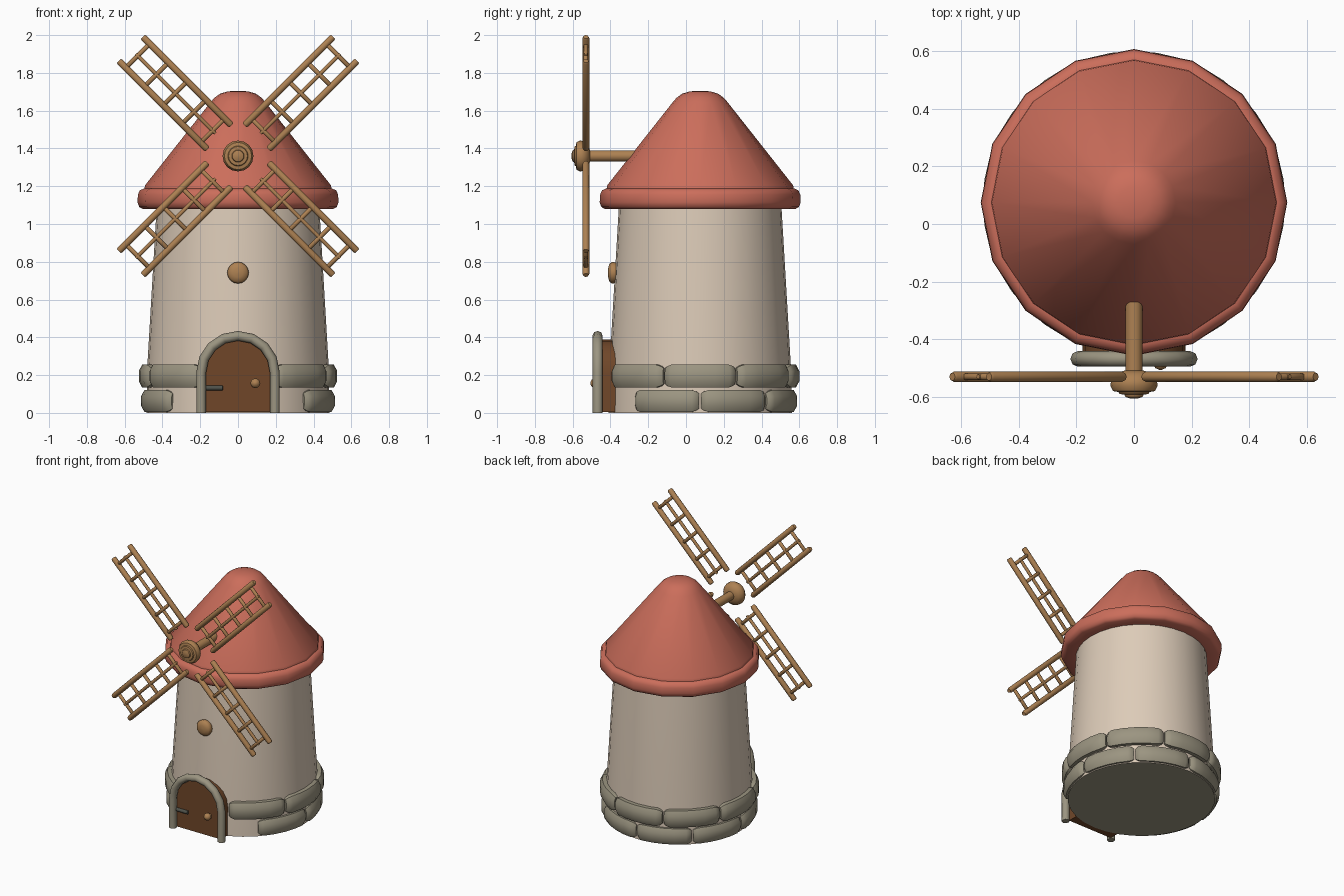
import bpy, bmesh, math
from mathutils import Vector, Matrix

if "Cube" in bpy.data.objects:
    bpy.data.objects.remove(bpy.data.objects["Cube"])

CY = 0.075      # tower axis in y
HUB_Z = 1.36


def material(name, rgb):
    m = bpy.data.materials.new(name)
    m.diffuse_color = (*rgb, 1)
    m.use_nodes = True
    m.node_tree.nodes["Principled BSDF"].inputs["Base Color"].default_value = m.diffuse_color
    return m


ROOF = material("terracotta", (0.60, 0.155, 0.105))
WALL = material("plaster", (0.72, 0.60, 0.48))
STONE = material("stone", (0.33, 0.30, 0.22))
WOOD = material("light_wood", (0.42, 0.22, 0.085))
DOOR = material("dark_wood", (0.16, 0.062, 0.022))
IRON = material("iron", (0.08, 0.085, 0.07))


def build(name, parts, mats, angle=35):
    """Each part is a list of rings, skinned together and capped."""
    bm = bmesh.new()
    for rings in parts:
        vs = [[bm.verts.new(p) for p in r] for r in rings]
        n = len(vs[0])
        for a, b in zip(vs, vs[1:]):
            for i in range(n):
                j = (i + 1) % n
                bm.faces.new((a[i], a[j], b[j], b[i]))
        bm.faces.new(vs[0][::-1])
        bm.faces.new(vs[-1])
    bmesh.ops.recalc_face_normals(bm, faces=bm.faces)
    me = bpy.data.meshes.new(name)
    bm.to_mesh(me)
    bm.free()
    for m in mats:
        me.materials.append(m)
    ob = bpy.data.objects.new(name, me)
    bpy.context.collection.objects.link(ob)
    bpy.ops.object.select_all(action='DESELECT')
    ob.select_set(True)
    bpy.context.view_layer.objects.active = ob
    bpy.ops.object.shade_smooth_by_angle(angle=math.radians(angle))
    return ob


def circle(n):
    return [(math.cos(2 * math.pi * i / n), math.sin(2 * math.pi * i / n)) for i in range(n)]


def lathe(profile, n):
    """Rings round the tower axis from (radius, z) points."""
    return [[(r * c, CY + r * s, z) for c, s in circle(n)] for r, z in profile]


def lathe_y(profile, x, z, n):
    """Rings round a y-facing axis from (radius, y) points."""
    return [[(x + r * c, y, z + r * s) for c, s in circle(n)] for r, y in profile]


def bar(a, b, r, n=8):
    a, b = Vector(a), Vector(b)
    q = (b - a).to_track_quat('Z', 'Y')
    return [[p + q @ Vector((k * c, k * s, 0)) for c, s in circle(n)]
            for p, k in ((a, r * 0.75), (a.lerp(b, 0.015), r), (a.lerp(b, 0.985), r), (b, r * 0.75))]


# Tower wall, with a stone underside
tower = build("tower", [lathe([(0.485, 0), (0.48, 0.25), (0.43, 1.10)], 32)], [WALL, STONE])
for p in tower.data.polygons:
    if p.normal.z < -0.9 and p.center.z < 0.1:
        p.material_index = 1

# Roof brim and cone
build("roof_brim", [lathe([(0.42, 1.08), (0.505, 1.08), (0.523, 1.09), (0.532, 1.115), (0.53, 1.155),
                           (0.52, 1.178), (0.50, 1.187), (0.40, 1.187)], 16)], [ROOF], 50)
build("roof_cone", [lathe([(0.475, 1.18), (0.495, 1.187), (0.492, 1.205), (0.145, 1.645), (0.125, 1.668),
                           (0.095, 1.69), (0.055, 1.702), (0.01, 1.705)], 16)], [ROOF], 50)


# Foundation stones: curved blocks with tapered ends
def stone(a0, a1, z, h, r_mid, depth):
    rings = []
    steps = [(0, 0.5), (0.04, 0.8), (0.10, 1), (0.3, 1), (0.5, 1), (0.7, 1), (0.9, 1), (0.96, 0.8), (1, 0.5)]
    section = [(1, .45), (.6, 1), (-.6, 1), (-1, .45), (-1, -.45), (-.6, -1), (.6, -1), (1, -.45)]
    for t, k in steps:
        a = math.radians(a0 + (a1 - a0) * t)
        ring = []
        for u, v in section:
            r = r_mid + u * k * depth
            ring.append((r * math.cos(a), CY + r * math.sin(a), z + v * h * (0.4 + 0.6 * k)))
        rings.append(ring)
    return rings


build("lower_stones", [stone(-45 + 45 * i + .6, 45 * i - .6, 0.063, 0.057, 0.472, 0.043)
                       for i in range(6)], [STONE], 50)
build("upper_stones", [stone(-67.5 + 45 * i + .6, -22.5 + 45 * i - .6, 0.195, 0.06, 0.482, 0.043)
                       for i in range(7)], [STONE], 50)


# Door leaf and arched frame
def arch(hw, z0, spring, n):
    pts = [(hw, z0)]
    pts += [(hw * math.cos(math.pi * i / n), spring + hw * math.sin(math.pi * i / n)) for i in range(n + 1)]
    return pts + [(-hw, z0)]


build("door", [[[(x, y, z) for x, z in arch(0.178, 0.004, 0.21, 10)] for y in (-0.452, -0.36)]], [DOOR])

path = arch(0.195, 0.0, 0.213, 8)
frame = []
for i, (x, z) in enumerate(path):
    a, b = path[max(i - 1, 0)], path[min(i + 1, len(path) - 1)]
    t = Vector((b[0] - a[0], 0, b[1] - a[1])).normalized()
    side = Vector((t.z, 0, -t.x))
    frame.append([Vector((x, -0.468, z)) + side * (0.026 * c) + Vector((0, 0.027 * s, 0)) for c, s in circle(8)])
build("door_frame", [frame], [STONE], 50)

# Door furniture
build("door_knob", [lathe_y([(0.012, -0.44), (0.012, -0.465), (0.024, -0.472), (0.026, -0.486),
                             (0.018, -0.50), (0.004, -0.506)], 0.092, 0.157, 12)], [WOOD], 50)
build("door_hinge", [bar((-0.178, -0.458, 0.132), (-0.08, -0.458, 0.132), 0.013)], [IRON], 50)

# Round wooden boss above the door
build("wall_boss", [lathe_y([(0.045, -0.34), (0.055, -0.375), (0.057, -0.392), (0.048, -0.405),
                             (0.025, -0.412), (0.003, -0.414)], 0, 0.742, 16)], [WOOD], 50)

# Axle and hub
build("axle", [lathe_y([(0.03, -0.2), (0.03, -0.54)], 0, HUB_Z, 12)], [WOOD])
build("hub", [lathe_y([(0.03, -0.508), (0.062, -0.518), (0.079, -0.54), (0.082, -0.562), (0.072, -0.58),
                       (0.054, -0.583), (0.05, -0.59), (0.033, -0.592), (0.03, -0.6), (0.015, -0.605),
                       (0.002, -0.606)], 0, HUB_Z, 16)], [WOOD], 50)

# Four lattice sails
for k in range(4):
    rot = Matrix.Translation((0, -0.53, HUB_Z)) @ Matrix.Rotation(math.radians(45 + 90 * k), 4, 'Y')
    bars = [bar((s * 0.09, 0, 0.14), (s * 0.09, 0, 0.802), 0.0185) for s in (-1, 1)]
    bars.append(bar((0, 0, 0.17), (0, 0, 0.765), 0.011))
    bars += [bar((-0.09, 0, z), (0.09, 0, z), 0.012) for z in (0.19, 0.33, 0.47, 0.61, 0.75)]
    bars = [[[rot @ Vector(p) for p in r] for r in part] for part in bars]
    build("sail_%d" % (k + 1), bars, [WOOD], 50)
